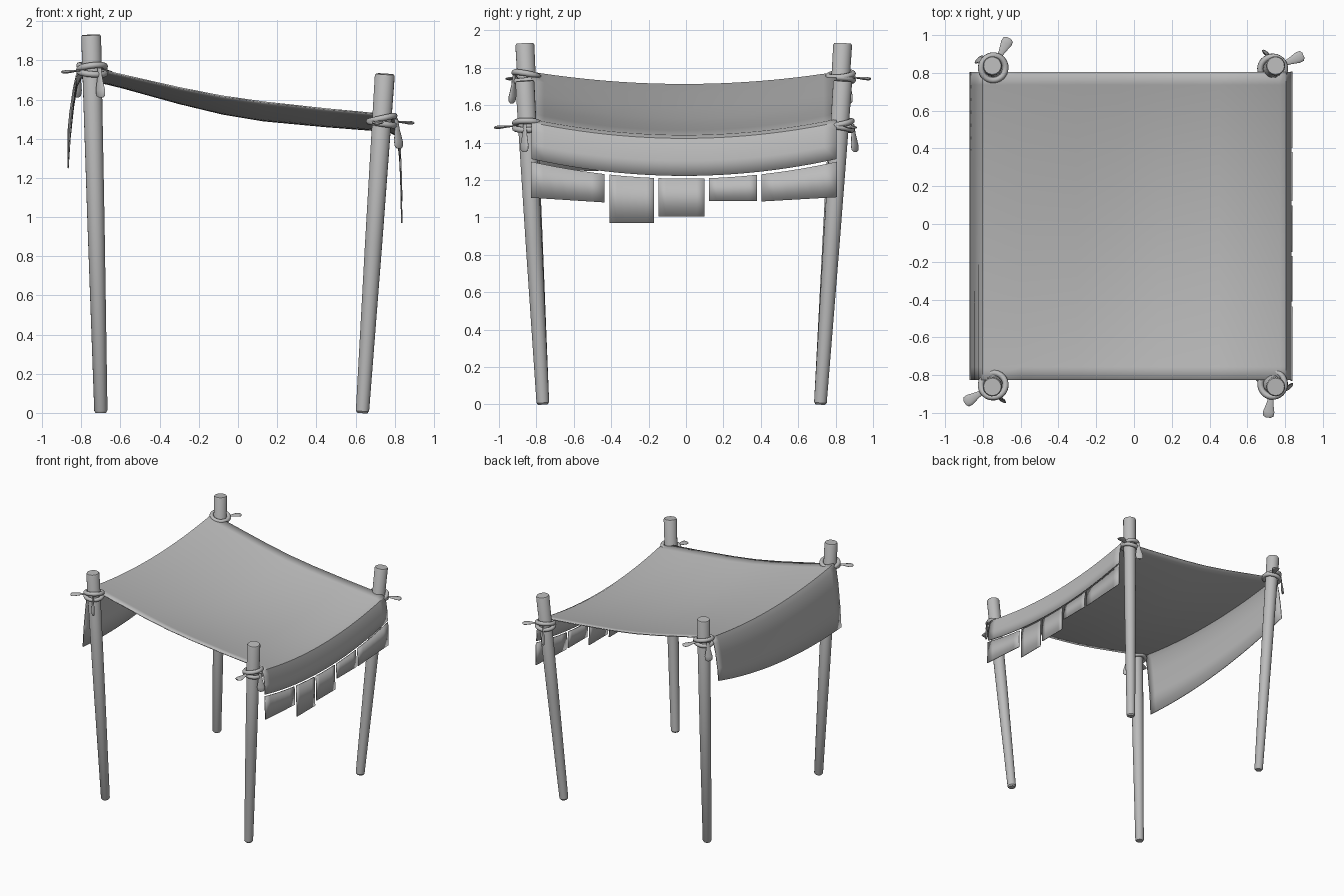
import bpy, bmesh, math
from mathutils import Vector, Matrix

cube = bpy.data.objects.get("Cube")
if cube:
    bpy.data.objects.remove(cube)

grey = bpy.data.materials.new("plain_grey")
grey.use_nodes = True
COLOUR = (0.5, 0.5, 0.5, 1)
grey.diffuse_color = COLOUR
grey.node_tree.nodes["Principled BSDF"].inputs["Base Color"].default_value = COLOUR


def finish(name, bm, thickness=0):
    """Turn a bmesh into a smooth object, optionally with cloth thickness."""
    bmesh.ops.recalc_face_normals(bm, faces=bm.faces)
    mesh = bpy.data.meshes.new(name)
    bm.to_mesh(mesh)
    bm.free()
    mesh.materials.append(grey)
    obj = bpy.data.objects.new(name, mesh)
    bpy.context.collection.objects.link(obj)
    bpy.ops.object.select_all(action='DESELECT')
    obj.select_set(True)
    bpy.context.view_layer.objects.active = obj
    bpy.ops.object.shade_smooth_by_angle(angle=math.radians(35))
    if thickness:
        mod = obj.modifiers.new("thickness", 'SOLIDIFY')
        mod.thickness = thickness
        mod.offset = 0
    return obj


def spun(name, start, end, profile, flat=1, sides=20):
    """Round (or flattened) bar from start to end; profile is (fraction, radius)."""
    axis = (end - start).normalized()
    side = axis.cross(Vector((0, 0, 1)))
    side = side.normalized() if side.length > 0.3 else Vector((-start.y, start.x, 0)).normalized()
    thin = axis.cross(side).normalized()
    bm = bmesh.new()
    rings = []
    for t, r in profile:
        centre = start.lerp(end, t)
        angles = [2 * math.pi * i / sides for i in range(sides)]
        rings.append([bm.verts.new(centre + side * r * math.cos(a) + thin * r * flat * math.sin(a))
                      for a in angles])
    for a, b in zip(rings, rings[1:]):
        for i in range(sides):
            j = (i + 1) % sides
            bm.faces.new((a[i], a[j], b[j], b[i]))
    bm.faces.new(rings[0])
    bm.faces.new(rings[-1])
    return finish(name, bm)


def sheet(name, rows, thickness=0.007):
    """Cloth surface through a grid of points."""
    bm = bmesh.new()
    grid = [[bm.verts.new(p) for p in row] for row in rows]
    for a, b in zip(grid, grid[1:]):
        for i in range(len(a) - 1):
            bm.faces.new((a[i], a[i + 1], b[i + 1], b[i]))
    return finish(name, bm, thickness)


# Posts with lashings: foot, top, lashing height, direction of the loose end
POST = [(0, 0.026), (0.006, 0.034), (0.5, 0.044), (0.995, 0.051), (1, 0.046)]
TAIL = [(0, 0.012), (0.35, 0.017), (0.75, 0.03), (0.93, 0.028), (1, 0.014)]
posts = {
    "front_right": ((-0.70, -0.765, 0), (-0.75, -0.862, 1.93), 1.75, 212),
    "front_left": ((0.635, -0.765, 0), (0.75, -0.862, 1.73), 1.49, 262),
    "back_left": ((0.635, 0.718, 0), (0.75, 0.838, 1.73), 1.49, 24),
    "back_right": ((-0.70, 0.718, 0), (-0.75, 0.838, 1.93), 1.75, 62),
}
for label, (foot, top, height, heading) in posts.items():
    foot, top = Vector(foot), Vector(top)
    spun(label + "_post", foot, top, POST)
    hub = foot.lerp(top, height / top.z)
    turn = math.radians(heading)

    # two tilted rope turns
    for n, (tilt, lift) in enumerate(((0.22, 0.012), (-0.16, -0.012))):
        bpy.ops.mesh.primitive_torus_add(
            major_segments=28, minor_segments=10, major_radius=0.066, minor_radius=0.016,
            location=hub + Vector((0, 0, lift)), rotation=(tilt, 0, turn))
        rope = bpy.context.object
        rope.name = f"{label}_rope_{n + 1}"
        rope.data.materials.append(grey)
        bpy.ops.object.shade_smooth_by_angle(angle=math.radians(60))

    # one loose end sticking out, one hanging down
    out = Vector((math.cos(turn), math.sin(turn), 0))
    spun(label + "_loose_end", hub + out * 0.055, hub + out * 0.178 + Vector((0, 0, -0.01)),
         TAIL, 0.3, 12)
    hang = Matrix.Rotation(math.radians(88), 3, 'Z') @ out
    start = hub + hang * 0.075 + Vector((0, 0, 0.01))
    bar = spun(label + "_hanging_end", start, start + hang * 0.015 + Vector((0, 0, -0.15)),
               TAIL, 0.35, 12)

# Canopy: (x, z, sag) across the width, from the long drop to the short drop
FRONT, BACK, STEPS = -0.825, 0.805, 24
SECTION = [(-0.868, 1.26, 0.07), (-0.858, 1.43, 0.07), (-0.84, 1.62, 0.07), (-0.822, 1.735, 0.065),
           (-0.80, 1.775, 0.065), (-0.6, 1.728, 0.065), (-0.3, 1.66, 0.08), (-0.08, 1.617, 0.09),
           (0.13, 1.587, 0.095), (0.45, 1.552, 0.09), (0.77, 1.522, 0.085), (0.802, 1.505, 0.085),
           (0.817, 1.46, 0.085), (0.826, 1.39, 0.088), (0.83, 1.312, 0.09)]


def sag(y, depth):
    s = (2 * y - FRONT - BACK) / (BACK - FRONT)
    return depth * (1 - s * s)


rows = []
for i in range(STEPS + 1):
    t = i / STEPS
    y = FRONT + (BACK - FRONT) * t
    row = []
    for k, (x, z, depth) in enumerate(SECTION):
        rise = 0.17 * t * (1, 0.6, 0.2)[k] if k < 3 else 0   # the long drop is shorter at the back
        row.append((x, y, z + rise - sag(y, depth)))
    rows.append(row)
sheet("canopy_cloth", rows)

# Ragged tabs under the short drop: y start, y end, bottom heights
tabs = [(-0.83, -0.437, 1.105, 1.08), (-0.41, -0.17, 0.97, 0.97), (-0.148, 0.098, 1.005, 1.005),
        (0.122, 0.38, 1.087, 1.087), (0.403, 0.808, 1.085, 1.108)]
for n, (y0, y1, low0, low1) in enumerate(tabs):
    rows = []
    for i in range(7):
        t = i / 6
        y = y0 + (y1 - y0) * t
        low = low0 + (low1 - low0) * t
        rows.append([(0.831, y, 1.297 - sag(y, 0.09)), (0.836, y, low)])
    sheet(f"hanging_tab_{n + 1}", rows)
